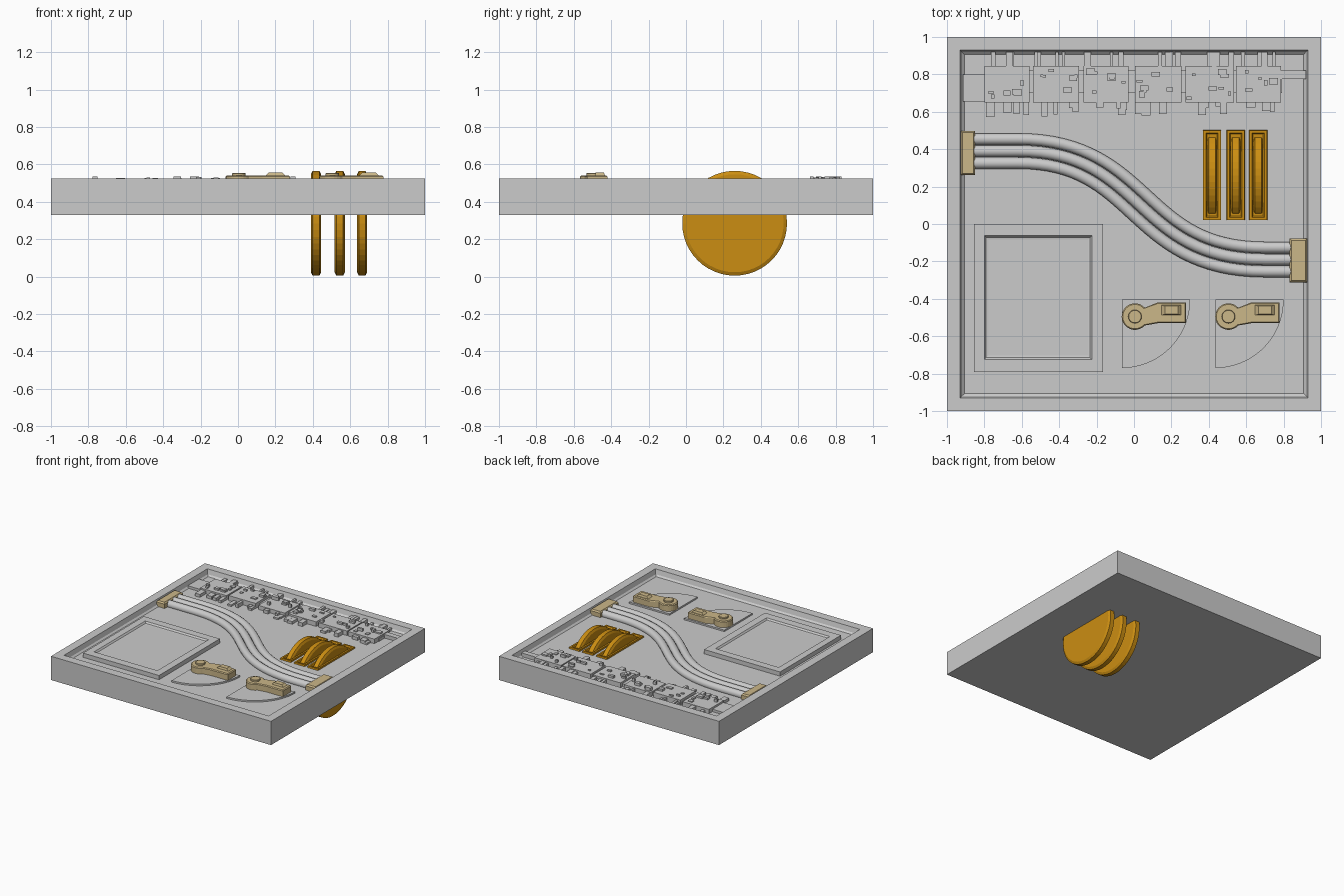
import bpy, bmesh, math, random
from mathutils import Vector

if "Cube" in bpy.data.objects:
    bpy.data.objects.remove(bpy.data.objects["Cube"])

random.seed(4)
FLOOR, TOP = 0.475, 0.525


def material(name, rgb):
    m = bpy.data.materials.new(name)
    m.diffuse_color = (*rgb, 1)
    m.use_nodes = True
    m.node_tree.nodes["Principled BSDF"].inputs["Base Color"].default_value = m.diffuse_color
    return m


GREY = material("light_grey", (0.6, 0.6, 0.6))
ORANGE = material("amber", (0.6, 0.27, 0.006))
TAN = material("tan", (0.6, 0.475, 0.25))


def finish(name, bm, mat, smooth=False):
    bmesh.ops.recalc_face_normals(bm, faces=bm.faces)
    me = bpy.data.meshes.new(name)
    bm.to_mesh(me)
    bm.free()
    me.materials.append(mat)
    ob = bpy.data.objects.new(name, me)
    bpy.context.collection.objects.link(ob)
    if smooth:
        bpy.context.view_layer.objects.active = ob
        ob.select_set(True)
        bpy.ops.object.shade_smooth_by_angle(angle=math.radians(40))
        ob.select_set(False)
    return ob


def add_loft(bm, loops, caps=(True, True)):
    """Skin a stack of equal-length point loops."""
    rings = [[bm.verts.new(p) for p in loop] for loop in loops]
    n = len(rings[0])
    for a, b in zip(rings, rings[1:]):
        for i in range(n):
            j = (i + 1) % n
            bm.faces.new((a[i], a[j], b[j], b[i]))
    for ring, cap in zip((rings[0], rings[-1]), caps):
        if cap:
            bm.faces.new(ring)


def rect(x0, x1, y0, y1, z, inset=0.0):
    x0, x1, y0, y1 = x0 + inset, x1 - inset, y0 + inset, y1 - inset
    return [(x0, y0, z), (x1, y0, z), (x1, y1, z), (x0, y1, z)]


def circle(x, y, r, z, n=32):
    return [(x + r * math.cos(t), y + r * math.sin(t), z)
            for t in (math.tau * i / n for i in range(n))]


def loft(name, loops, mat, **kw):
    bm = bmesh.new()
    add_loft(bm, loops)
    return finish(name, bm, mat, **kw)


def add_box(bm, x0, x1, y0, y1, z1, z0=FLOOR - 0.002):
    add_loft(bm, [rect(x0, x1, y0, y1, z0), rect(x0, x1, y0, y1, z1)])


# panel with a raised rim around a sloped recess
S = (-1, 1, -1, 1)
loft("panel", [rect(*S, 0.33), rect(*S, TOP), rect(*S, TOP, 0.07),
               rect(*S, FLOOR + 0.012, 0.08), rect(*S, FLOOR, 0.093)], GREY)

# screen pad with sunken display
P = (-0.855, -0.165, -0.79, 0.0)
D = (-0.80, -0.225, -0.725, -0.062)
loft("screen_pad", [rect(*P, FLOOR - 0.002), rect(*P, 0.51), rect(*D, 0.51),
                    rect(*D, 0.497, 0.01), rect(*D, 0.495, 0.022)], GREY)

# three thumb wheels in sloped slot frames
WY, WZ, WR = 0.26, 0.285, 0.28
for k, x in enumerate((0.417, 0.544, 0.664)):
    loops = []
    for dx, r in ((-0.027, WR - 0.018), (-0.018, WR), (0.018, WR), (0.027, WR - 0.018)):
        loops.append([(x + dx, WY + r * math.cos(t), WZ + r * math.sin(t))
                      for t in (math.tau * i / 48 for i in range(48))])
    loft(f"thumb_wheel_{k + 1}", loops, ORANGE)
    F = (x - 0.049, x + 0.049, 0.02, 0.502)
    bm = bmesh.new()
    add_loft(bm, [rect(*F, FLOOR - 0.002), rect(*F, 0.488, 0.002), rect(*F, 0.488, 0.016),
                  rect(*F, FLOOR + 0.002, 0.022)])
    finish(f"wheel_frame_{k + 1}", bm, ORANGE)

# three parallel cables along an S curve
def bezier(t):
    a, b, c, d = (Vector(p) for p in ((-0.62, 0.39), (0.06, 0.39), (0.0, -0.19), (0.70, -0.19)))
    s = 1 - t
    pos = a * s**3 + b * 3 * s * s * t + c * 3 * s * t * t + d * t**3
    tan = (b - a) * s * s + (c - b) * 2 * s * t + (d - c) * t * t
    return pos, tan.normalized()


path = [(Vector((-0.88, 0.39)), Vector((1, 0)))]
path += [bezier(i / 32) for i in range(33)]
path += [(Vector((0.86, -0.19)), Vector((1, 0)))]
for k, off in enumerate((0.064, 0.0, -0.064)):
    loops = []
    for pos, tan in path:
        nor = Vector((-tan.y, tan.x))
        ring = []
        for i in range(16):
            t = math.tau * i / 16
            p = pos + nor * (off + 0.031 * math.cos(t))
            ring.append((p.x, p.y, 0.487 + 0.031 * math.sin(t)))
        loops.append(ring)
    loft(f"cable_{k + 1}", loops, GREY, smooth=True)

# cable end connectors
for name, C in (("left_connector", (-0.926, -0.85, 0.262, 0.497)),
                ("right_connector", (0.832, 0.926, -0.312, -0.078))):
    loft(name, [rect(*C, FLOOR - 0.002), rect(*C, 0.51), rect(*C, 0.521, 0.009)], TAN)

# two lever switches on quarter-round plates
for k, ox in enumerate((0.0, 0.5)):
    cx, cy, R = ox - 0.065, -0.405, 0.365
    fan = [(cx, cy)] + [(cx + R * math.cos(t), cy + R * math.sin(t))
                        for t in (-math.pi / 2 * i / 24 for i in range(25))]
    loft(f"lever_plate_{k + 1}", [[(x, y, z) for x, y in fan] for z in (FLOOR - 0.002, 0.488)], GREY)

    px, py = ox + 0.005, -0.495

    def outline(z, inset):
        r = 0.071 - inset
        pts = [(px + r * math.cos(t), py + r * math.sin(t), z)
               for t in (math.radians(42 + 276 * i / 20) for i in range(21))]
        i = inset
        return pts + [(ox + 0.13, -0.53 + i, z), (ox + 0.278 - i, -0.53 + i, z),
                      (ox + 0.278 - i, -0.42 - i, z), (ox + 0.125, -0.42 - i, z)]

    loft(f"lever_arm_{k + 1}", [outline(0.486, 0), outline(0.534, 0), outline(0.541, 0.006)], TAN)
    loft(f"lever_pivot_{k + 1}", [circle(px, py, 0.036, 0.538), circle(px, py, 0.036, 0.552),
                                  circle(px, py, 0.033, 0.555)], TAN)
    G = (ox + 0.145, ox + 0.255, -0.488, -0.433)
    loft(f"lever_grip_{k + 1}", [rect(*G, 0.538), rect(ox + 0.165, ox + 0.235, -0.482, -0.439, 0.557)], TAN)

# row of mechanical detail along the back edge
bm = bmesh.new()
add_box(bm, -0.915, -0.78, 0.655, 0.80, 0.495)
add_box(bm, -0.80, 0.79, 0.70, 0.82, 0.498)
add_box(bm, 0.78, 0.92, 0.775, 0.82, 0.505)
modules = ((-0.80, -0.56), (-0.54, -0.295), (-0.27, -0.03),
           (0.005, 0.255), (0.275, 0.535), (0.545, 0.785))
for x0, x1 in modules:
    top = random.uniform(0.508, 0.518)
    add_box(bm, x0, x1, 0.65, 0.845, top)
    for _ in range(7):      # small raised blocks
        w, d = random.uniform(0.015, 0.05), random.uniform(0.012, 0.035)
        x, y = random.uniform(x0, x1 - w), random.uniform(0.66, 0.835 - d)
        add_box(bm, x, x + w, y, y + d, random.uniform(top + 0.006, 0.535), top - 0.005)
    for _ in range(4):      # tabs and tubes front and back
        w = random.uniform(0.012, 0.04)
        x = random.uniform(x0, x1 - w)
        add_box(bm, x, x + w, 0.84, 0.92, random.uniform(0.49, 0.508))
        w = random.uniform(0.02, 0.05)
        x = random.uniform(x0, x1 - w)
        add_box(bm, x, x + w, random.uniform(0.57, 0.63), 0.66, random.uniform(0.488, 0.506))
finish("mechanical_details", bm, GREY)
